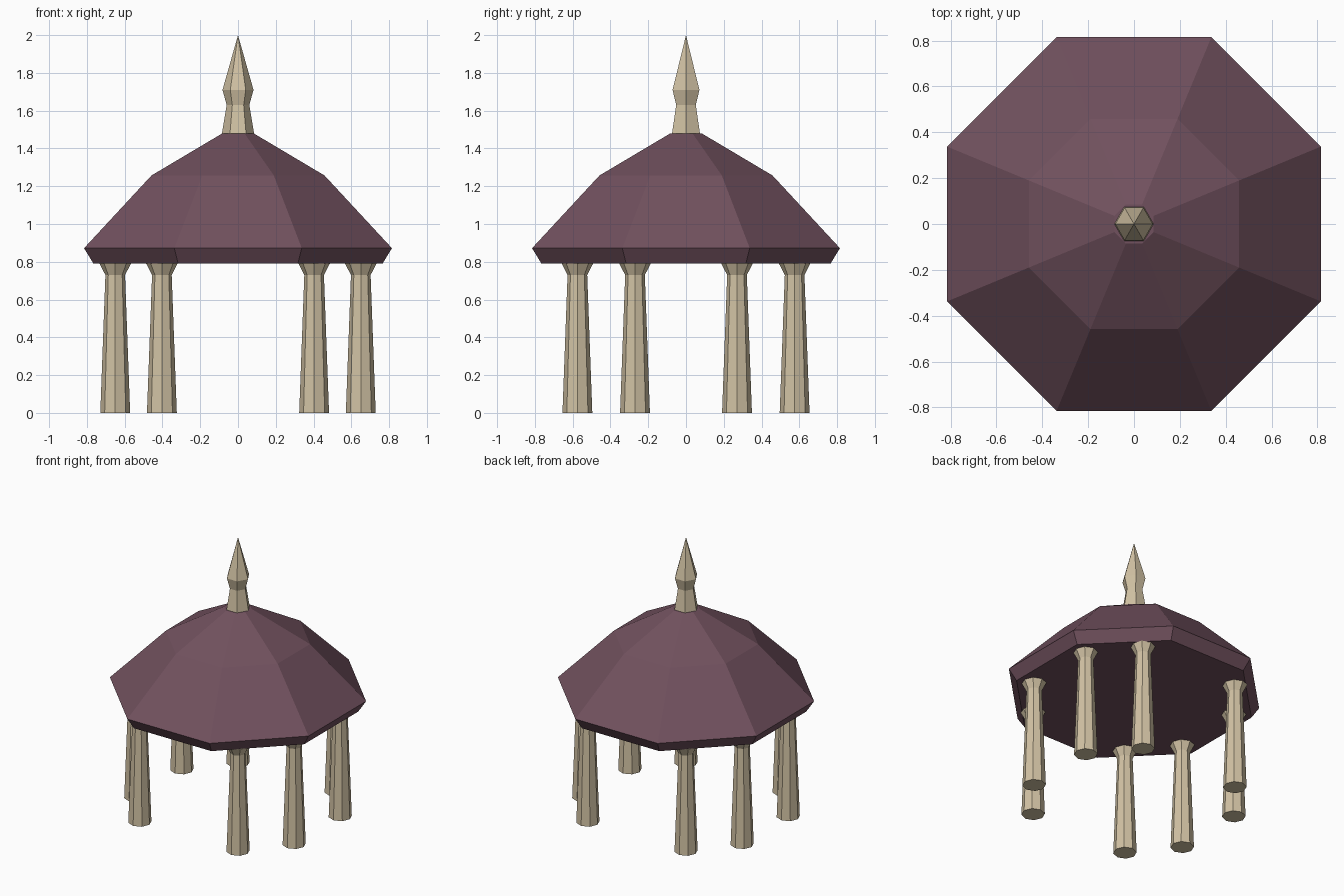
import bpy, bmesh, math

cube = bpy.data.objects.get("Cube")
if cube:
    bpy.data.objects.remove(cube, do_unlink=True)


def make_material(name, rgb):
    mat = bpy.data.materials.new(name)
    mat.use_nodes = True
    color = (*rgb, 1.0)
    mat.diffuse_color = color
    bsdf = next(n for n in mat.node_tree.nodes if n.type == "BSDF_PRINCIPLED")
    bsdf.inputs["Base Color"].default_value = color
    bsdf.inputs["Roughness"].default_value = 0.9
    return mat


def lathe(name, profile, sides, turn, mat, location=(0, 0, 0)):
    """Stack flat-sided rings of (radius, height); radius 0 closes to a point."""
    bm = bmesh.new()
    rings = []
    for radius, z in profile:
        if radius == 0:
            rings.append([bm.verts.new((0, 0, z))] * sides)
            continue
        angles = [turn + math.tau * i / sides for i in range(sides)]
        rings.append([bm.verts.new((radius * math.cos(a), radius * math.sin(a), z))
                      for a in angles])
    for low, high in zip(rings, rings[1:]):
        for i in range(sides):
            j = (i + 1) % sides
            corners = [low[i], low[j], high[j], high[i]]
            bm.faces.new(list(dict.fromkeys(corners)))
    # Cap the open ends
    for ring in (rings[0], rings[-1]):
        if len(set(ring)) == sides:
            bm.faces.new(ring)
    bmesh.ops.recalc_face_normals(bm, faces=bm.faces)
    mesh = bpy.data.meshes.new(name)
    bm.to_mesh(mesh)
    bm.free()
    mesh.materials.append(mat)
    obj = bpy.data.objects.new(name, mesh)
    obj.location = location
    bpy.context.collection.objects.link(obj)
    return obj


plum = make_material("plum roof", (0.165, 0.082, 0.112))
stone = make_material("cream stone", (0.64, 0.54, 0.37))

# Octagonal roof with two slopes and an undercut rim, flat sides on the axes
eighth = math.pi / 8
to_corner = 1 / math.cos(eighth)
roof_profile = [(0.765, 0.79), (0.815, 0.872), (0.458, 1.257), (0.086, 1.478)]
lathe("roof", [(r * to_corner, z) for r, z in roof_profile], 8, eighth, plum)

# Six-sided pointed finial
lathe("finial", [(0.086, 1.475), (0.06, 1.63), (0.082, 1.71), (0, 2.0)],
      6, 0, stone)

# Tapered columns with flared tops, two in each quarter
column_profile = [(0.079, 0), (0.052, 0.73), (0.084, 0.792)]
for side_x, x_name in ((1, "left"), (-1, "right")):
    for side_y, y_name in ((-1, "front"), (1, "back")):
        for x, y, place in ((0.403, 0.575, "inner"), (0.65, 0.27, "outer")):
            lathe(f"{y_name}_{x_name}_{place}_column", column_profile, 8, 0,
                  stone, (side_x * x, side_y * y, 0))
